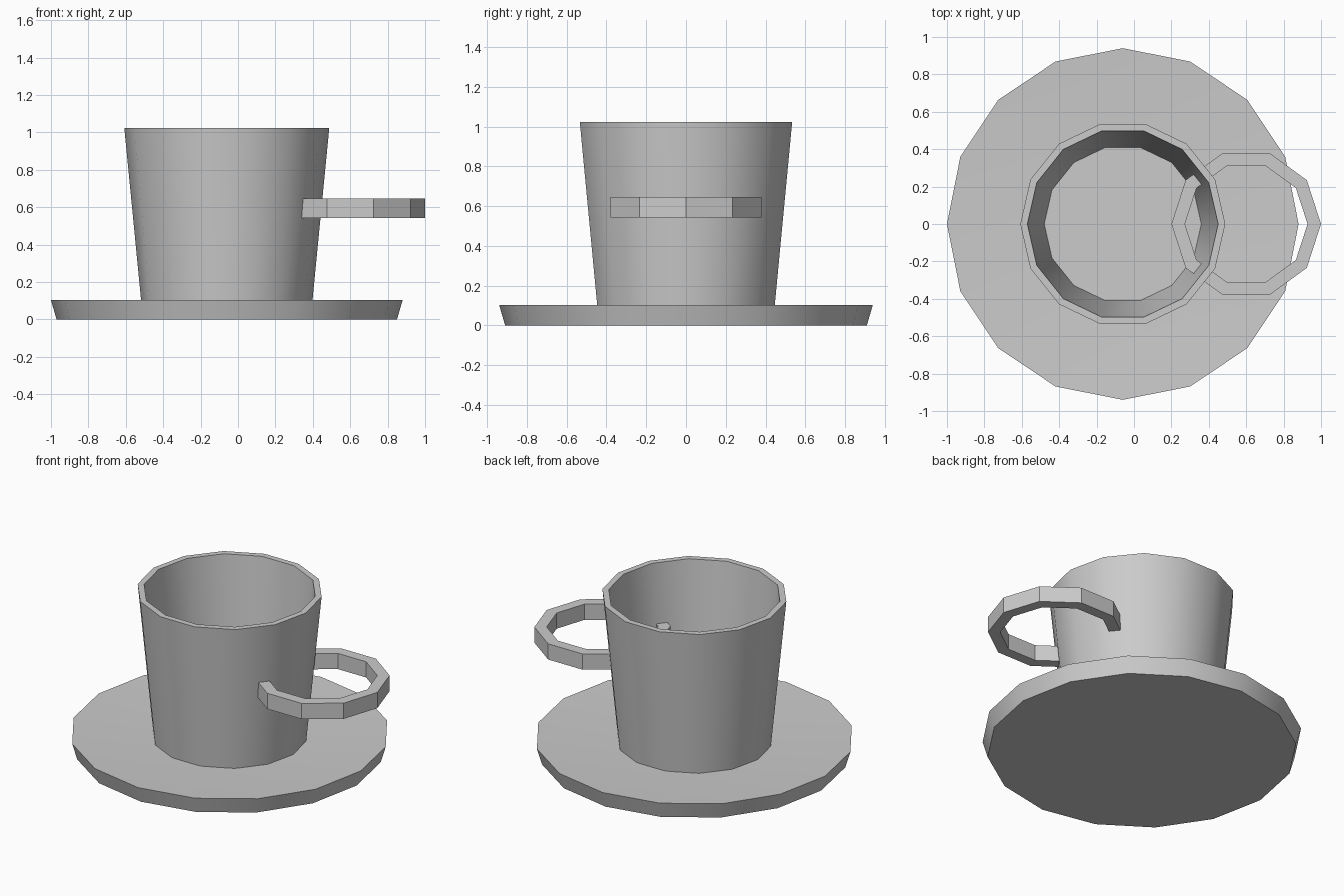
import bpy, bmesh, math

if "Cube" in bpy.data.objects:
    bpy.data.objects.remove(bpy.data.objects["Cube"])


def lathe(name, profile, sides, cx, closed=False):
    """Spin a (radius, z) profile round a vertical axis at x = cx."""
    bm = bmesh.new()
    rings = []
    for r, z in profile:
        rings.append([bm.verts.new((cx + r * math.cos(2 * math.pi * i / sides),
                                    r * math.sin(2 * math.pi * i / sides), z))
                      for i in range(sides)])
    pairs = list(zip(rings, rings[1:]))
    if closed:
        pairs.append((rings[-1], rings[0]))
    for a, b in pairs:
        for i in range(sides):
            j = (i + 1) % sides
            bm.faces.new((a[i], a[j], b[j], b[i]))
    if not closed:
        bm.faces.new(rings[0])
        bm.faces.new(rings[-1])
    bmesh.ops.recalc_face_normals(bm, faces=bm.faces)
    mesh = bpy.data.meshes.new(name)
    bm.to_mesh(mesh)
    bm.free()
    ob = bpy.data.objects.new(name, mesh)
    bpy.context.collection.objects.link(ob)
    bpy.ops.object.select_all(action='DESELECT')
    ob.select_set(True)
    bpy.context.view_layer.objects.active = ob
    bpy.ops.object.shade_smooth_by_angle(angle=math.radians(30))
    return ob


CX = -0.06

# Saucer: flat base, flared edge, slightly dished top
lathe("saucer", [(0.91, 0), (0.94, 0.103), (0.45, 0.08)], 16, CX)

# Cup: tapered wall, flat rim, inner floor
lathe("cup", [(0.455, 0.07), (0.548, 1.024), (0.51, 1.024), (0.42, 0.10)], 14, CX)

# Handle: horizontal ring passing through the cup wall
lathe("handle", [(0.40, 0.543), (0.40, 0.645), (0.328, 0.645), (0.328, 0.543)],
      10, 0.60, closed=True)
